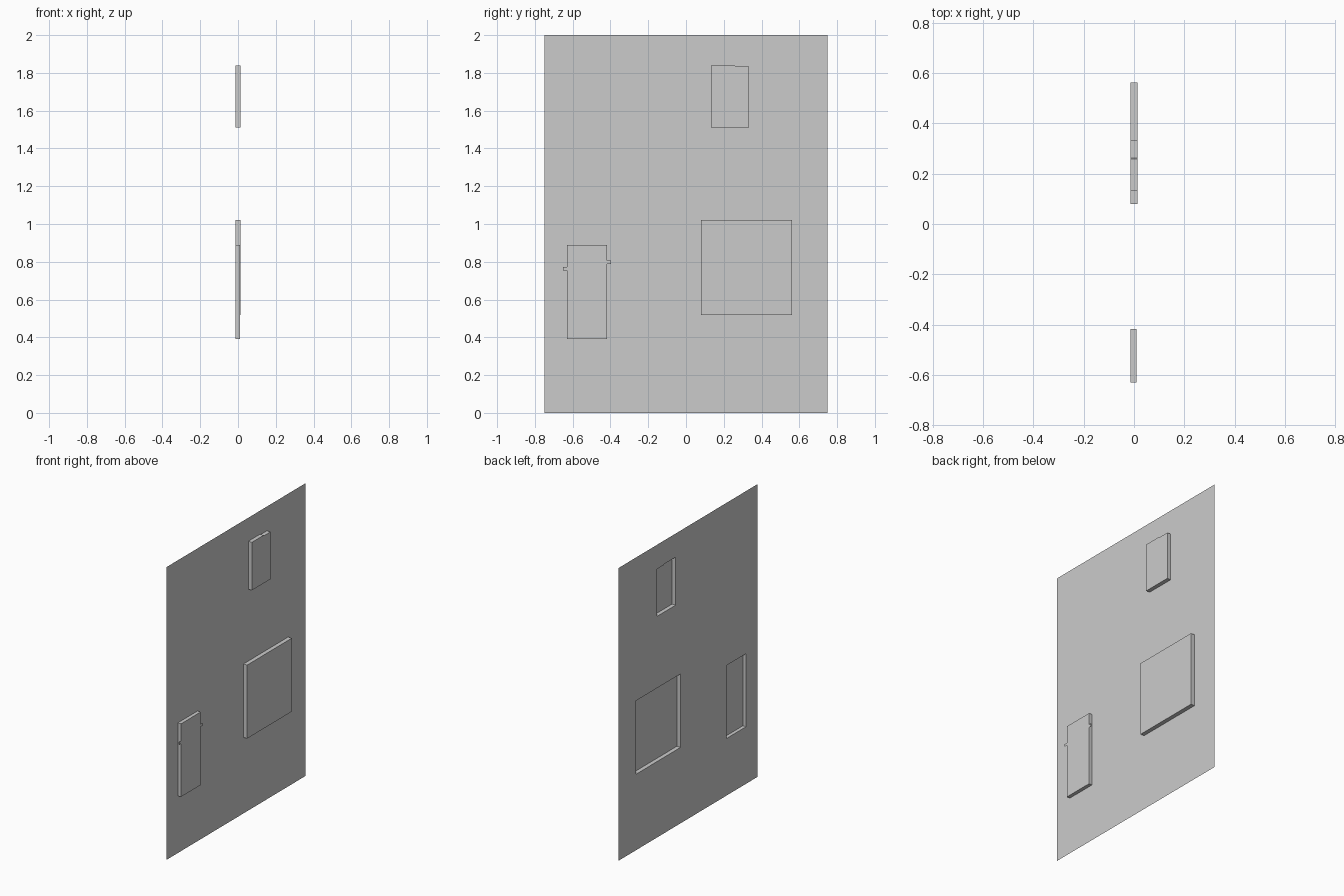
import bpy, bmesh
from mathutils import Vector

cube = bpy.data.objects.get("Cube")
if cube:
    bpy.data.objects.remove(cube, do_unlink=True)

BACK = -0.014  # plane of the thin sheet

grey = bpy.data.materials.new("light_grey")
grey.use_nodes = True
colour = (0.6, 0.6, 0.6, 1)
grey.diffuse_color = colour
grey.node_tree.nodes["Principled BSDF"].inputs["Base Color"].default_value = colour


def rect(y0, y1, z0, z1):
    return [(y0, z0), (y1, z0), (y1, z1), (y0, z1)]


def ring(bm, outline, x):
    return [bm.verts.new((x, y, z)) for y, z in outline]


def finish(bm, name):
    mesh = bpy.data.meshes.new(name)
    bm.to_mesh(mesh)
    bm.free()
    mesh.materials.append(grey)
    obj = bpy.data.objects.new(name, mesh)
    bpy.context.collection.objects.link(obj)
    return obj


# Raised pockets: outline in y and z, and the x of the raised face
upper = [(0.132, 1.511), (0.333, 1.511), (0.333, 1.834),
         (0.262, 1.834), (0.258, 1.839), (0.132, 1.839)]
pockets = {
    "upper_pocket": (upper, 0.013),
    "large_pocket": (rect(0.079, 0.561, 0.519, 1.021), 0.014),
    "narrow_pocket": (rect(-0.629, -0.417, 0.39, 0.889), 0.010),
}

# Thin sheet with an opening behind each pocket
bm = bmesh.new()
edges = []
for outline in [rect(-0.75, 0.75, 0, 2)] + [p[0] for p in pockets.values()]:
    loop = ring(bm, outline, BACK)
    edges += [bm.edges.new((a, b)) for a, b in zip(loop, loop[1:] + loop[:1])]
bmesh.ops.triangle_fill(bm, use_beauty=True, edges=edges, normal=Vector((1, 0, 0)))
for face in bm.faces:
    face.normal_update()
    if face.normal.x < 0:
        face.normal_flip()
finish(bm, "sheet")

# Pocket walls and raised faces, open at the back
for name, (outline, front) in pockets.items():
    bm = bmesh.new()
    low, high = ring(bm, outline, BACK), ring(bm, outline, front)
    bm.faces.new(high)
    for i in range(len(low)):
        j = (i + 1) % len(low)
        bm.faces.new((low[i], low[j], high[j], high[i]))
    finish(bm, name)

# Small flat tabs beside the narrow pocket
tabs = {
    "front_tab": rect(-0.651, -0.629, 0.754, 0.773),
    "rear_tab": rect(-0.417, -0.396, 0.788, 0.808),
}
for name, outline in tabs.items():
    bm = bmesh.new()
    bm.faces.new(ring(bm, outline, 0.010))
    finish(bm, name)
